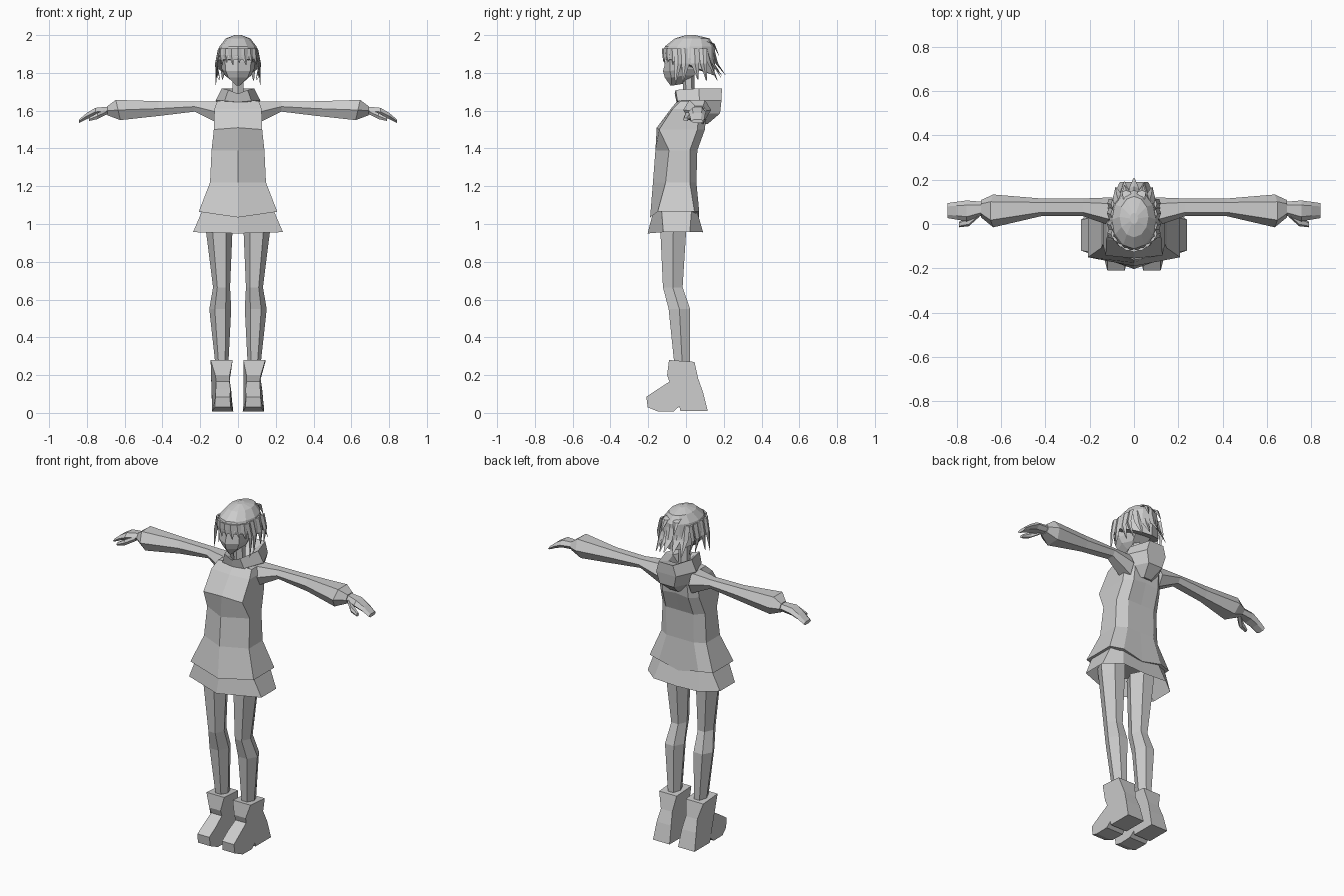
import bpy, bmesh, math
from mathutils import Vector

mat = bpy.data.materials.new("soft grey")
mat.diffuse_color = (0.6, 0.6, 0.6, 1)


def finish(name, bm):
    bmesh.ops.remove_doubles(bm, verts=bm.verts, dist=0.0005)
    bmesh.ops.recalc_face_normals(bm, faces=bm.faces)
    me = bpy.data.meshes.new(name)
    bm.to_mesh(me)
    bm.free()
    me.materials.append(mat)
    ob = bpy.data.objects.new(name, me)
    bpy.context.collection.objects.link(ob)
    return ob


def loft(name, rings, side=1, caps=(True, True)):
    """Skin a row of equal-length point rings; side=-1 mirrors in x."""
    bm = bmesh.new()
    vs = [[bm.verts.new((side * p[0], p[1], p[2])) for p in r] for r in rings]
    n = len(vs[0])
    for a, b in zip(vs, vs[1:]):
        for i in range(n):
            j = (i + 1) % n
            bm.faces.new((a[i], a[j], b[j], b[i]))
    for want, r in zip(caps, (vs[0], vs[-1])):
        if want:
            bm.faces.new(r)
    return finish(name, bm)


def body_ring(z, zc, f, hw, yc, yb, xb, b):
    """Body slice: front ridge, side corners, bevelled back."""
    half = [(hw, yc, zc), (hw, yb, zc), (xb, b, zc)]
    return [(0, f, z)] + half + [(0, b, z)] + [(-x, y, h) for x, y, h in reversed(half)]


def oval(x, y, z, rx, ry, n=6, turn=0.5):
    return [(x + rx * math.cos(math.tau * (i + turn) / n),
             y + ry * math.sin(math.tau * (i + turn) / n), z) for i in range(n)]


# Tunic and the short skirt under it
loft("tunic", [body_ring(*r) for r in (
    (1.035, 1.065, -.19, .208, -.15, .045, .13, .07),
    (1.22, 1.22, -.175, .148, -.108, .02, .09, .055),
    (1.39, 1.39, -.162, .14, -.09, .02, .09, .06),
    (1.51, 1.50, -.155, .128, -.142, .06, .085, .10),
    (1.61, 1.61, -.08, .125, -.07, .07, .08, .11),
    (1.665, 1.65, -.035, .11, -.03, .09, .07, .10))])
loft("skirt", [body_ring(*r) for r in (
    (1.08, 1.08, -.17, .185, -.13, .03, .12, .055),
    (.95, .957, -.203, .238, -.12, .02, .15, .09))], caps=(True, False))


def arm_ring(x, y0, y1, z0, z1, slant=0):
    m = (z0 + z1) / 2
    yw = (y1 - y0) * .22
    return [(x, y0, m), (x + slant, y0 + yw, z1), (x + slant, y1 - yw, z1),
            (x, y1, m), (x - slant, y1 - yw, z0), (x - slant, y0 + yw, z0)]


for s, tag in ((1, "left"), (-1, "right")):
    # Sleeve with wide cuff and underarm gusset
    loft(tag + "_sleeve", [arm_ring(*r) for r in (
        (.10, -.01, .12, 1.53, 1.65), (.23, .035, .115, 1.595, 1.648),
        (.42, .035, .115, 1.572, 1.65), (.635, -.015, .133, 1.55, 1.657, .012),
        (.69, .03, .108, 1.575, 1.625))], s)
    # Hand: palm and bent fingers, then thumb
    loft(tag + "_hand", [arm_ring(*r) for r in (
        (.68, .04, .10, 1.58, 1.622), (.755, .012, .106, 1.572, 1.615),
        (.80, .02, .10, 1.556, 1.588), (.842, .027, .094, 1.535, 1.553))], s)
    loft(tag + "_thumb", [arm_ring(*r) for r in (
        (.70, .03, .07, 1.578, 1.605), (.745, -.01, .03, 1.555, 1.588),
        (.79, -.015, .01, 1.545, 1.562))], s)

    # Leg slices: inner x, outer x, front y, back y, z
    legs = []
    for x0, x1, y0, y1, z in ((.03, .175, -.14, .005, 1.03), (.03, .168, -.135, 0, .95),
                              (.042, .132, -.122, -.018, .665), (.036, .152, -.092, .022, .55),
                              (.052, .118, -.06, .022, .24)):
        w, c = x1 - x0, (y0 + y1) / 2
        legs.append([(x0 + w * .25, y0, z), (x0 + w * .75, y0, z), (x1, c, z),
                     (x0 + w * .75, y1, z), (x0 + w * .25, y1, z), (x0, c, z)])
    loft(tag + "_leg", legs, s)

    # Boot: side profile (y, z, inner x, outer x)
    prof = [(.045, .27, .03, .145), (.065, .18, .045, .12), (.09, .11, .035, .13),
            (.115, .01, .028, .137), (-.03, .01, .028, .137), (-.035, .035, .028, .137),
            (-.065, .008, .025, .138), (-.15, .008, .028, .136), (-.203, .03, .04, .122),
            (-.21, .085, .042, .12), (-.15, .125, .04, .118), (-.088, .165, .045, .115),
            (-.10, .20, .045, .12), (-.09, .28, .028, .145)]
    loft(tag + "_boot", [[(p[2], p[0], p[1]) for p in prof],
                         [(p[3], p[0], p[1]) for p in prof]], s)

# Hood lying on the shoulders: pouch, rim, inner wall
hood = []
for z, zf, hw, f, b in ((1.53, 1.56, .045, .07, .115), (1.585, 1.60, .085, .03, .18),
                        (1.655, 1.645, .118, -.045, .188), (1.718, 1.69, .085, -.055, .19),
                        (1.70, 1.675, .055, -.03, .12), (1.65, 1.65, .035, -.01, .06)):
    half = [(hw * .6, f, zf + (z - zf) * .7), (hw, f * .5 + b * .5, z), (hw * .55, b, z)]
    hood.append([(0, f - .005, zf)] + half + [(0, b, z)] +
                [(-x, y, h) for x, y, h in reversed(half)])
loft("hood", hood)
loft("neck", [oval(0, .018, 1.63, .033, .03), oval(0, .012, 1.80, .033, .032)])


# Head with pointed chin and small nose ridge
def face_ring(z, f, hw, yc, b):
    return [(0, f, z), (hw * .75, yc, z), (hw, yc + .06, z + .01), (hw * .6, b, z + .01),
            (-hw * .6, b, z + .01), (-hw, yc + .06, z + .01), (-hw * .75, yc, z)]


loft("head", [face_ring(*r) for r in (
    (1.732, -.082, .012, -.075, -.03), (1.775, -.112, .068, -.078, .04),
    (1.81, -.122, .086, -.085, .08), (1.86, -.108, .092, -.085, .10),
    (1.93, -.095, .085, -.075, .10))])

# Hair cap: lower edge is high over the face and low behind
N = 12
angles = [math.tau * i / N - math.pi / 2 for i in range(N)]
cap = []
for z, rx, f, b, dip in ((2.0, .018, .0, .05, 0), (1.982, .065, -.06, .125, 0),
                         (1.94, .098, -.112, .152, 0), (1.885, .112, -.124, .155, .015),
                         (1.872, .113, -.122, .15, .06)):
    cap.append([(rx * math.cos(a), (f + b) / 2 + (b - f) / 2 * math.sin(a),
                 z - dip * max(0, math.sin(a) + .45)) for a in angles])
loft("hair_cap", cap)


def lock(name, root, mid, tip, w, face):
    """Tapered tuft of hair; face is its outward angle."""
    out = Vector((math.cos(face), math.sin(face), 0))
    across = Vector((-out.y, out.x, 0))

    def slice_(p, k):
        p = Vector(p)
        return [p - across * w * k, p + out * w * .35 * k,
                p + across * w * k, p - out * w * .3 * k]
    loft(name, [slice_(root, 1), slice_(mid, .85), slice_(tip, .1)])


# Fringe teeth
for i in range(-3, 4):
    a = -math.pi / 2 + i * .3
    x, y = .108 * math.cos(a), .015 + .134 * math.sin(a)
    lock("fringe_lock", (x, y, 1.93), (x * 1.05, y, 1.895),
         (x * 1.08 + .008, y, 1.855 - .012 * (i % 2)), .022, a)

# Long side locks framing the face, shorter ones behind
for s in (1, -1):
    face = 0 if s > 0 else math.pi
    for y, ztip, xtip, w in ((-.045, 1.735, .118, .022), (-.005, 1.75, .115, .025),
                             (.045, 1.765, .105, .026), (.09, 1.76, .095, .022)):
        lock("side_lock", (s * .096, y, 1.93), (s * .114, y + .003, 1.85),
             (s * xtip, y - .012 + (.03 if y > 0 else 0), ztip), w, face)

# Flicked locks at the nape
for x, ytip, ztip in ((-.075, .165, 1.765), (-.04, .19, 1.785), (0, .208, 1.79),
                      (.04, .185, 1.775), (.075, .165, 1.76)):
    y = .14 - abs(x) * .5
    lock("nape_lock", (x * .9, y, 1.93), (x, y + .022, 1.85),
         (x * 1.1, ytip, ztip), .026, math.pi / 2 - x * 6)

# Tufts on the back of the crown
for x in (-.035, .035):
    lock("crown_lock", (x * .6, .08, 1.975), (x, .145, 1.955),
         (x * 1.2, .175, 1.89), .022, math.pi / 2)
